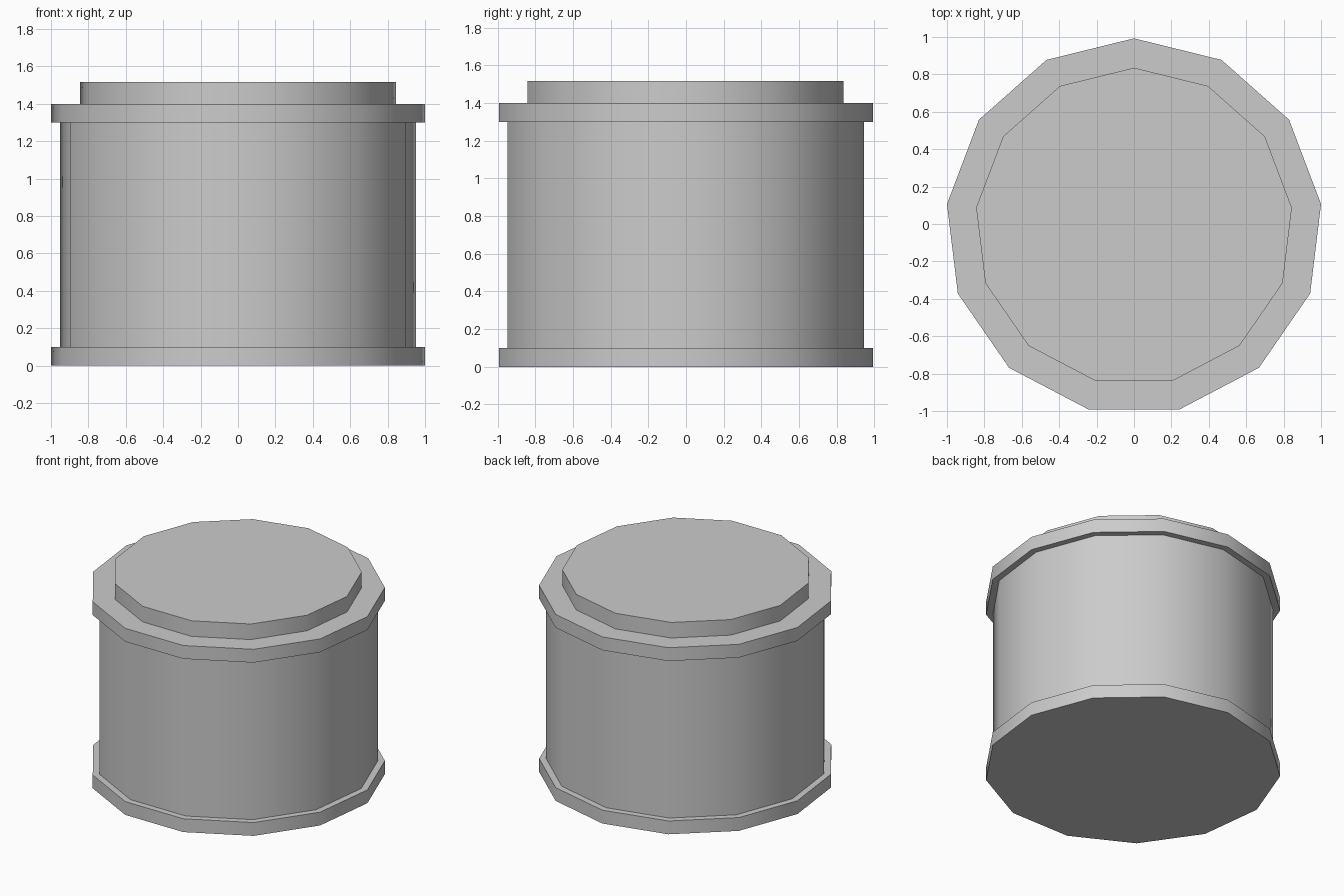
import bpy, bmesh
from math import sin, cos, tau, radians

if "Cube" in bpy.data.objects:
    bpy.data.objects.remove(bpy.data.objects["Cube"])

SIDES = 13
SHIFT_Y = -0.0147  # centres the odd-sided outline on y = 0

# Half profile (radius, height): base rim, drum wall, upper rim, raised lid
profile = [(1.0073, 0), (1.0073, 0.1), (0.96, 0.1), (0.96, 1.3),
           (1.0073, 1.3), (1.0073, 1.4), (0.85, 1.4), (0.85, 1.517)]

# Sweep the profile around z, with one corner pointing to the back (+y)
bm = bmesh.new()
rings = [[bm.verts.new((r * sin(tau * i / SIDES), r * cos(tau * i / SIDES) + SHIFT_Y, z))
          for i in range(SIDES)] for r, z in profile]
for low, high in zip(rings, rings[1:]):
    for i in range(SIDES):
        j = (i + 1) % SIDES
        bm.faces.new((low[i], low[j], high[j], high[i]))

# Underside and lid top
bm.faces.new(rings[0])
bm.faces.new(rings[-1])
bmesh.ops.recalc_face_normals(bm, faces=bm.faces)

mesh = bpy.data.meshes.new("lidded_drum")
bm.to_mesh(mesh)
bm.free()
drum = bpy.data.objects.new("lidded_drum", mesh)
bpy.context.collection.objects.link(drum)

# Smooth wall with crisp rims
bpy.context.view_layer.objects.active = drum
drum.select_set(True)
bpy.ops.object.shade_smooth_by_angle(angle=radians(30))
